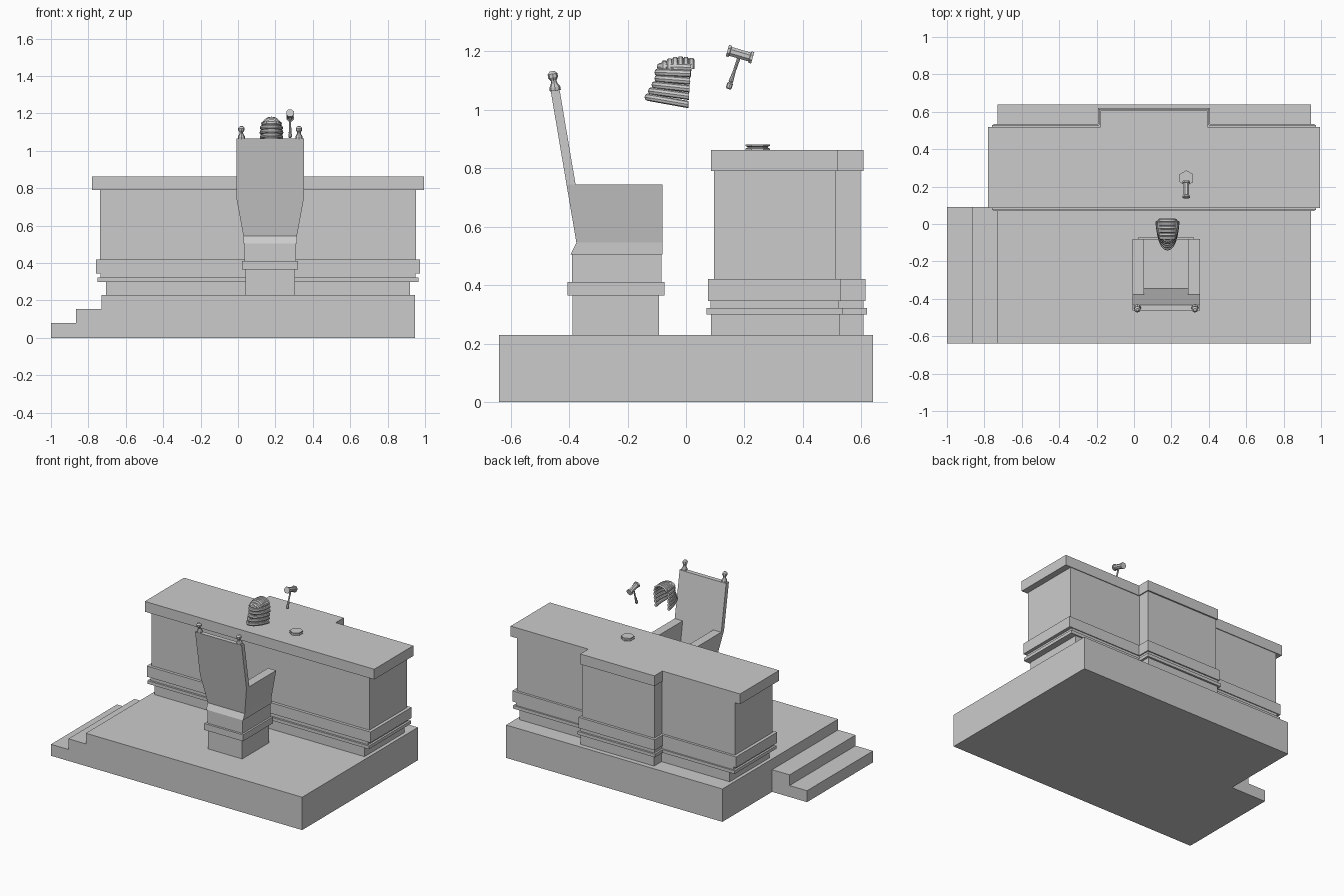
import bpy, bmesh, math
from mathutils import Vector, Matrix

if "Cube" in bpy.data.objects:
    bpy.data.objects.remove(bpy.data.objects["Cube"])

stone = bpy.data.materials.new("plain_grey")
stone.diffuse_color = (0.6, 0.6, 0.6, 1)
stone.use_nodes = True
stone.node_tree.nodes["Principled BSDF"].inputs["Base Color"].default_value = stone.diffuse_color


def finish(name, bm):
    bmesh.ops.recalc_face_normals(bm, faces=bm.faces)
    mesh = bpy.data.meshes.new(name)
    bm.to_mesh(mesh)
    bm.free()
    mesh.materials.append(stone)
    ob = bpy.data.objects.new(name, mesh)
    bpy.context.collection.objects.link(ob)
    return ob


def loft(name, rings, closed=False):
    """Skin a list of equal-length point rings, capped unless closed."""
    bm = bmesh.new()
    vs = [[bm.verts.new(p) for p in r] for r in rings]
    n = len(vs[0])
    for a, b in zip(vs, vs[1:]):
        for i in range(n):
            j = (i + 1) % n
            bm.faces.new((a[i], a[j], b[j], b[i]))
    if not closed:
        bm.faces.new(vs[0])
        bm.faces.new(vs[-1])
    return finish(name, bm)


def prism(name, outline, z0, z1):
    return loft(name, [[(x, y, z) for x, y in outline] for z in (z0, z1)])


def box(name, x0, x1, y0, y1, z0, z1):
    return prism(name, [(x0, y0), (x1, y0), (x1, y1), (x0, y1)], z0, z1)


def turned(name, profile, sides, base, axis=(0, 0, 1), spin=0):
    """Turned solid: profile of (radius, height) along an axis from base."""
    rot = Vector((0, 0, 1)).rotation_difference(Vector(axis)).to_matrix()
    rings = []
    for r, h in profile:
        ring = []
        for i in range(sides):
            a = spin + math.tau * i / sides
            ring.append(Vector(base) + rot @ Vector((r * math.cos(a), r * math.sin(a), h)))
        rings.append(ring)
    return loft(name, rings)


# Platform and side steps
box("platform", -0.73, 0.945, -0.64, 0.64, 0, 0.23)
box("upper_step", -0.865, -0.73, -0.64, 0.09, 0, 0.155)
box("lower_step", -1.0, -0.865, -0.64, 0.09, 0, 0.08)

# Desk: stacked courses sharing a T-shaped plan
DX = 0.107
courses = [
    # name, half width, front, back, bay half width, bay back, z0, z1
    ("desk_foot", 0.813, 0.085, 0.525, 0.285, 0.607, 0.23, 0.30),
    ("desk_thin_moulding", 0.857, 0.070, 0.535, 0.300, 0.620, 0.30, 0.322),
    ("desk_recess", 0.843, 0.083, 0.524, 0.287, 0.607, 0.322, 0.345),
    ("desk_wide_moulding", 0.866, 0.075, 0.530, 0.295, 0.615, 0.345, 0.42),
    ("desk_body", 0.844, 0.095, 0.513, 0.280, 0.597, 0.42, 0.79),
    ("desk_top", 0.888, 0.085, 0.518, 0.287, 0.607, 0.79, 0.862),
]
for name, w, f, b, bw, bb, z0, z1 in courses:
    plan = [(-w, f), (w, f), (w, b), (bw, b), (bw, bb), (-bw, bb), (-bw, b), (-w, b)]
    prism(name, [(DX + x, y) for x, y in plan], z0, z1)

# Hexagonal striking block on the desk
turned("striking_block", [(0.042, 0), (0.042, 0.005), (0.035, 0.008), (0.035, 0.011),
                          (0.042, 0.014), (0.042, 0.019)], 6, (0.28, 0.245, 0.862), spin=math.pi / 6)

# Chair pedestal and seat
CX = 0.172
box("chair_pedestal", CX - 0.132, CX + 0.132, -0.388, -0.092, 0.23, 0.365)
box("chair_moulding", CX - 0.15, CX + 0.15, -0.405, -0.073, 0.365, 0.41)
box("chair_upper_pedestal", CX - 0.137, CX + 0.137, -0.39, -0.083, 0.41, 0.505)
loft("seat", [[(CX - 0.143, y, z), (CX + 0.143, y, z), (CX + 0.143, -0.08, z), (CX - 0.143, -0.08, z)]
              for y, z in ((-0.395, 0.505), (-0.375, 0.545))])

# Armrests flare outward with height
for s, side in ((-1, "left"), (1, "right")):
    section = [(0.143, 0.545), (0.18, 0.745), (0.118, 0.745), (0.118, 0.545)]
    rings = []
    for back in (True, False):
        rings.append([(CX + s * x, (-0.345 - (z - 0.545) * 0.171) if back else -0.08, z) for x, z in section])
    loft(side + "_armrest", rings)

# Leaning backrest, widening up to arm height
rings = []
for z, w, yb, yf in ((0.545, 0.143, -0.375, -0.345), (0.745, 0.18, -0.409, -0.378), (1.065, 0.18, -0.463, -0.432)):
    rings.append([(CX - w, yb, z), (CX + w, yb, z), (CX + w, yf, z), (CX - w, yf, z)])
loft("backrest", rings)

# Finials
for s, side in ((-1, "left"), (1, "right")):
    turned(side + "_finial", [(0.019, 0), (0.019, 0.012), (0.010, 0.028), (0.010, 0.036),
                              (0.017, 0.046), (0.017, 0.058), (0.008, 0.068)], 8,
           (CX + s * 0.154, -0.447, 1.065), (0, -0.17, 1))

# Gavel: octagonal head with end bands, tapering handle
head_axis = Vector((0, 0.96, -0.28))
down = Vector((0, -0.32, -0.95))
centre = Vector((0.279, 0.185, 1.19))
turned("gavel_head", [(0.022, -0.045), (0.022, -0.036), (0.017, -0.034), (0.017, 0.034),
                      (0.022, 0.036), (0.022, 0.045)], 8, centre, head_axis, math.pi / 8)
turned("gavel_handle", [(0.006, 0.01), (0.005, 0.06), (0.008, 0.098), (0.006, 0.101),
                        (0.010, 0.106), (0.010, 0.122), (0.006, 0.126)], 8, centre, down)

# Wig: tilted horseshoe curls open toward the desk
WX = 0.179
curls = [
    # back z, back y, front y, half width, slope
    (1.043, -0.132, 0.008, 0.058, 0.18),
    (1.064, -0.120, 0.010, 0.060, 0.14),
    (1.085, -0.108, 0.012, 0.061, 0.11),
    (1.107, -0.098, 0.014, 0.062, 0.08),
    (1.128, -0.098, 0.016, 0.060, 0.04),
    (1.147, -0.090, 0.018, 0.053, 0.02),
]
for k, (zb, yb, yf, w, slope) in enumerate(curls):
    path = []
    for i in range(13):
        a = math.pi * i / 12
        path.append(Vector((WX + (w - 0.008) * math.cos(a), yf - (yf - yb) * math.sin(a) ** 0.9, 0)))
    rings = []
    for i, p in enumerate(path):
        t = path[min(i + 1, 12)] - path[max(i - 1, 0)]
        out = Vector((t.y, -t.x, 0)).normalized()
        z = zb - slope * (p.y - yb)
        rings.append([p + out * (0.010 * math.cos(b)) + Vector((0, 0, z + 0.0125 * math.sin(b)))
                      for b in (math.tau * j / 8 for j in range(8))])
    loft("wig_curl_%d" % (k + 1), rings)

# Wig crown: ridged waves arching over the head
for k in range(6):
    y = -0.074 + 0.0185 * k
    r = 0.048 - 0.004 * max(0, 2 - k)
    top = (1.165, 1.173, 1.178, 1.18, 1.178, 1.175)[k]
    rings = []
    for i in range(11):
        a = math.pi * i / 10
        c = Vector((math.cos(a), 0, math.sin(a)))
        p = Vector((WX + (r - 0.006) * c.x, y, 1.14 + (top - 1.145) * c.z))
        rings.append([p + c * (0.009 * math.sin(b)) + Vector((0, 0.011 * math.cos(b), 0))
                      for b in (math.tau * j / 6 for j in range(6))])
    loft("wig_wave_%d" % (k + 1), rings)
